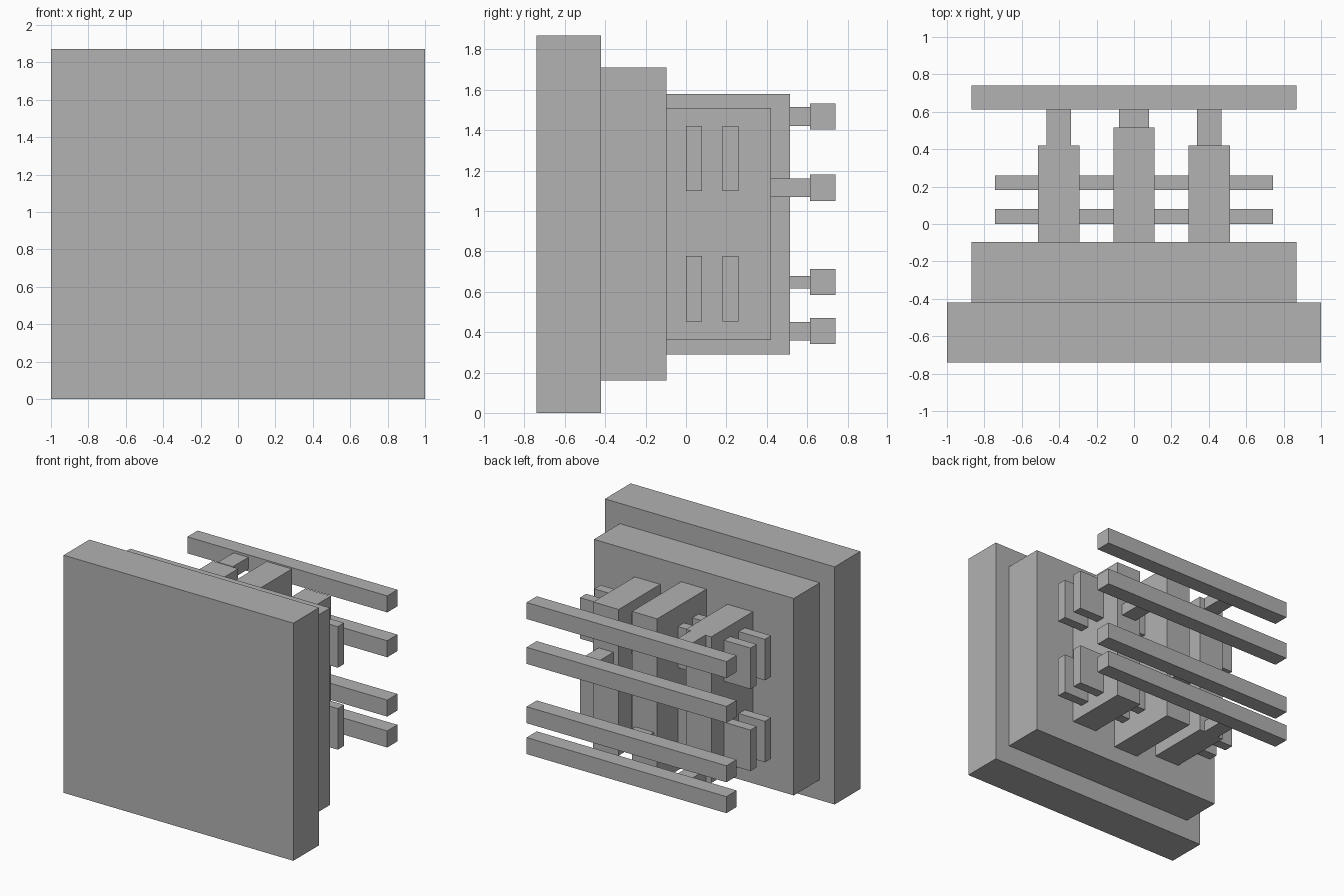
import bpy
import bmesh
from mathutils import Vector

if "Cube" in bpy.data.objects:
    bpy.data.objects.remove(bpy.data.objects["Cube"], do_unlink=True)

GREY = (0.445, 0.445, 0.445, 1.0)
grey = bpy.data.materials.new("plain grey")
grey.use_nodes = True
grey.diffuse_color = GREY
grey.node_tree.nodes["Principled BSDF"].inputs["Base Color"].default_value = GREY


def box(name, xs, ys, zs):
    """Flat-faced block spanning the given ranges."""
    lo, hi = (Vector(p) for p in zip(xs, ys, zs))
    bm = bmesh.new()
    bmesh.ops.create_cube(bm, size=1)
    bmesh.ops.scale(bm, vec=hi - lo, verts=bm.verts)
    mesh = bpy.data.meshes.new(name)
    bm.to_mesh(mesh)
    bm.free()
    mesh.materials.append(grey)
    obj = bpy.data.objects.new(name, mesh)
    obj.location = (lo + hi) / 2
    bpy.context.collection.objects.link(obj)
    return obj


def span(centre, width):
    return centre - width / 2, centre + width / 2


# Stepped slabs at the front
box("front_slab", (-1, 1), (-0.74, -0.42), (0, 1.87))
box("inner_slab", (-0.87, 0.87), (-0.42, -0.097), (0.16, 1.71))

# Three upright columns, the middle one deeper and taller
SIDE_X = 0.403
box("middle_column", span(0, 0.22), (-0.097, 0.515), (0.29, 1.58))
for side, sign in (("left", 1), ("right", -1)):
    box(side + "_column", span(sign * SIDE_X, 0.222), (-0.097, 0.42), (0.36, 1.51))

# Thin plates crossing the columns, in two rows and two layers
for row, z in (("lower", 0.615), ("upper", 1.26)):
    for layer, y in (("inner", 0.04), ("outer", 0.22)):
        box(f"{row}_{layer}_plate", span(0, 1.485), span(y, 0.078), span(z, 0.323))

# Long rear bars, each held by one connector
BAR_HEIGHTS = {"bottom": 0.405, "low": 0.648, "high": 1.115, "top": 1.468}
for name, z in BAR_HEIGHTS.items():
    box(name + "_bar", span(0, 1.74), (0.613, 0.74), span(z, 0.13))

for name, x in (("bottom", -SIDE_X), ("high", SIDE_X), ("top", -SIDE_X)):
    box(name + "_connector", span(x, 0.13), (0.42, 0.613), span(BAR_HEIGHTS[name], 0.092))
box("low_connector", span(0, 0.16), (0.515, 0.613), span(BAR_HEIGHTS["low"], 0.062))
